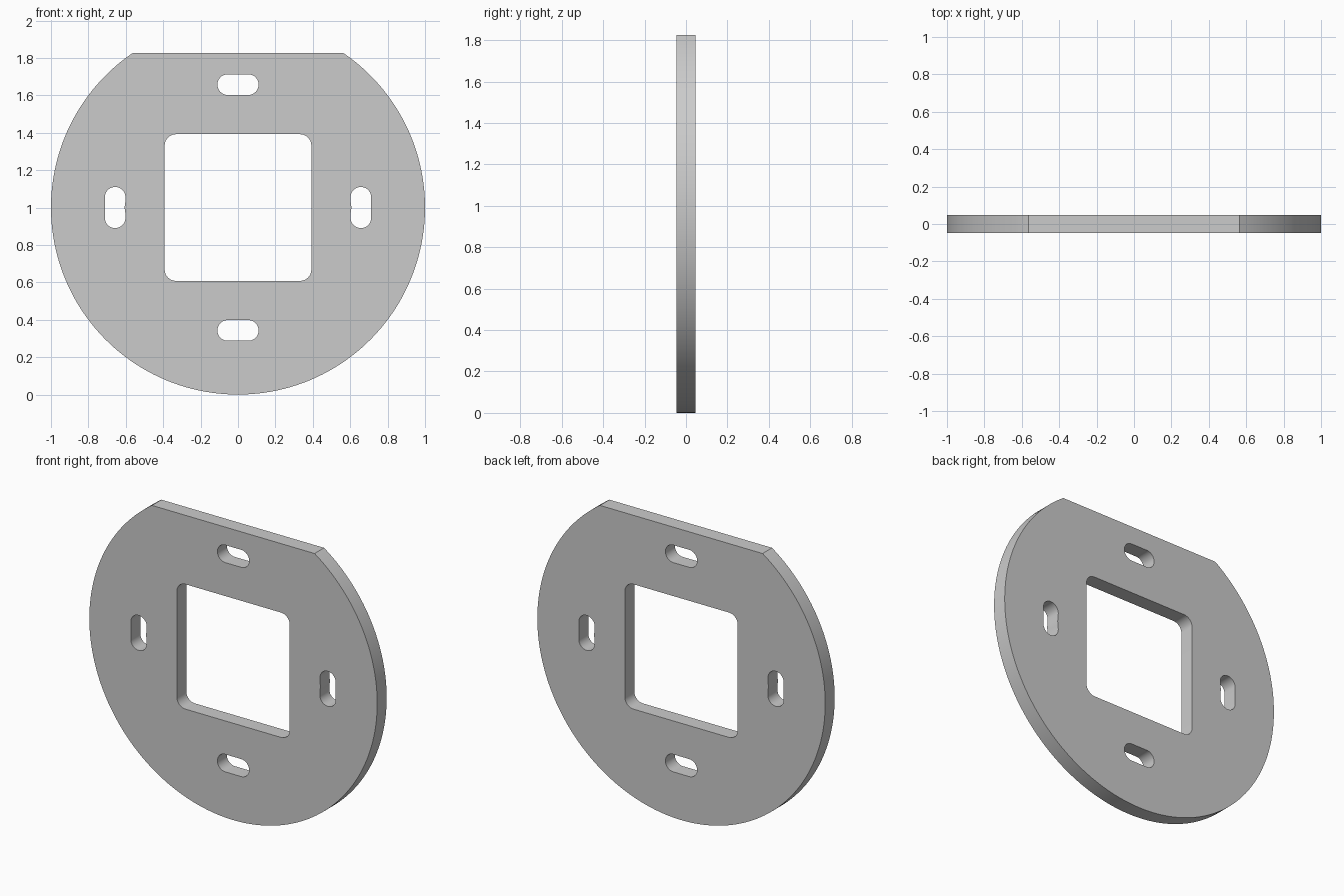
import bpy, bmesh
from math import sin, cos, asin, pi

if "Cube" in bpy.data.objects:
    bpy.data.objects.remove(bpy.data.objects["Cube"])

R, FLAT, HALF_T, CZ = 1.0, 0.825, 0.047, 1.0


def arc(cx, cy, r, a0, a1, n):
    return [(cx + r * cos(a0 + (a1 - a0) * i / n),
             cy + r * sin(a0 + (a1 - a0) * i / n)) for i in range(n + 1)]


def rounded_rect(cx, cy, hx, hy, r, n=10):
    pts = []
    for k, (sx, sy) in enumerate([(1, 1), (-1, 1), (-1, -1), (1, -1)]):
        pts += arc(cx + sx * (hx - r), cy + sy * (hy - r), r,
                   k * pi / 2, (k + 1) * pi / 2, n)
    return pts


def side_slot(s):
    # upright slot whose inner edge is slightly pinched at mid height
    pts = arc(0.657, 0.055, 0.055, 0, pi, 20)
    pts += [(0.603, 0.02), (0.607, 0.0), (0.603, -0.02)]
    pts += arc(0.657, -0.055, 0.055, pi, 2 * pi, 20)
    return [(s * x, y) for x, y in pts]


# disc outline cut flat on top, window, four slots
a = asin(FLAT / R)
loops = [arc(0, 0, R, pi - a, 2 * pi + a, 140),
         rounded_rect(0, 0, 0.392, 0.392, 0.06)]
for s in (1, -1):
    loops.append(rounded_rect(0, s * 0.657, 0.11, 0.055, 0.0545))
    loops.append(side_slot(s))

curve = bpy.data.curves.new("mounting_plate", 'CURVE')
curve.dimensions = '2D'
curve.fill_mode = 'BOTH'
curve.extrude = HALF_T
for pts in loops:
    sp = curve.splines.new('POLY')
    sp.points.add(len(pts) - 1)
    for p, (x, y) in zip(sp.points, pts):
        p.co = (x, y, 0, 1)
    sp.use_cyclic_u = True

plate = bpy.data.objects.new("mounting_plate", curve)
bpy.context.collection.objects.link(plate)
plate.rotation_euler = (pi / 2, 0, 0)
plate.location = (0, 0, CZ)
bpy.context.view_layer.objects.active = plate
plate.select_set(True)
bpy.ops.object.convert(target='MESH')
plate = bpy.context.object

# weld caps to walls
bm = bmesh.new()
bm.from_mesh(plate.data)
bmesh.ops.remove_doubles(bm, verts=bm.verts, dist=0.0003)
bmesh.ops.recalc_face_normals(bm, faces=bm.faces)
bm.to_mesh(plate.data)
bm.free()
bpy.ops.object.transform_apply(location=True, rotation=True, scale=True)
bpy.ops.object.shade_smooth_by_angle(angle=0.5)
